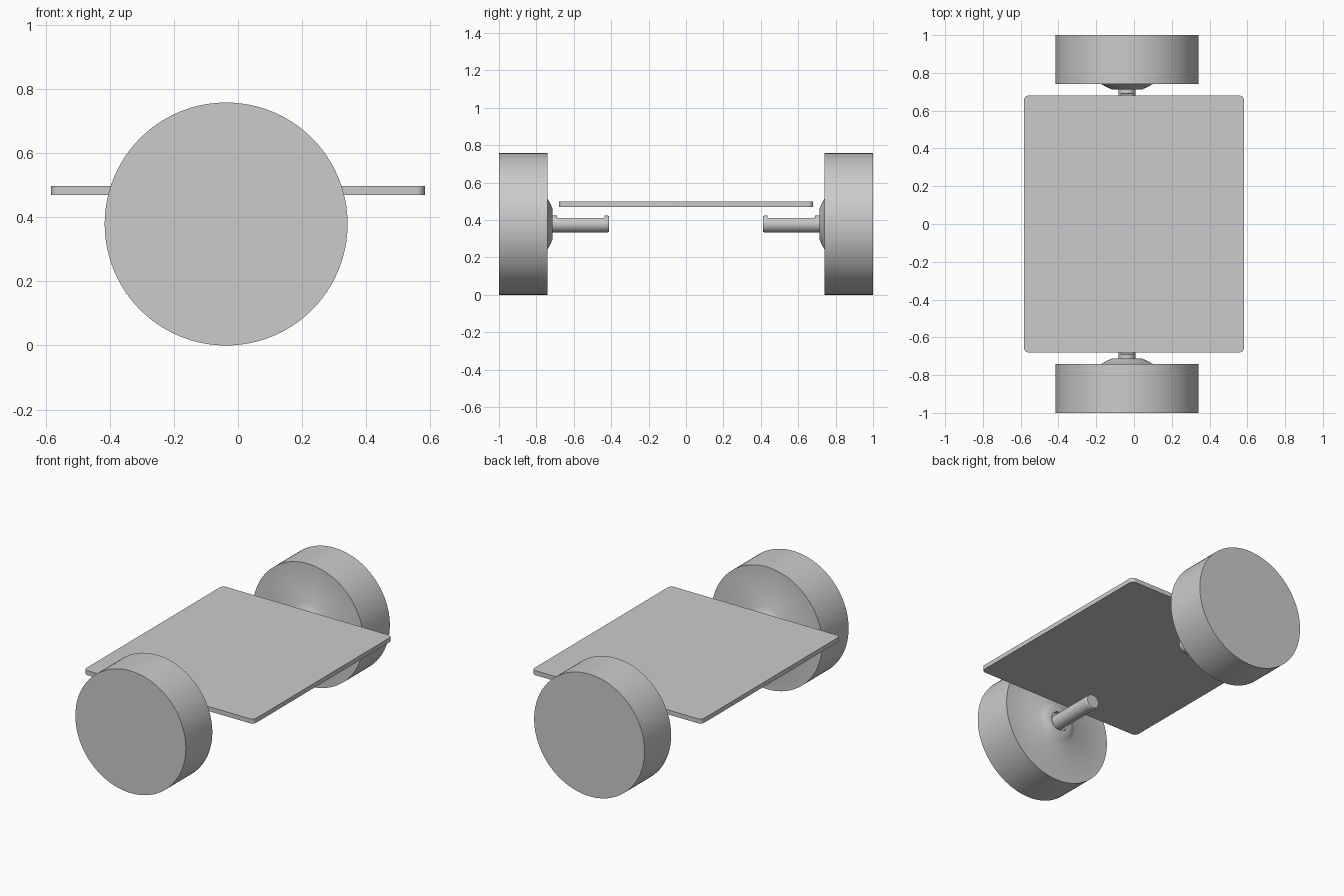
import bpy, bmesh, math
from mathutils import Matrix

if "Cube" in bpy.data.objects:
    bpy.data.objects.remove(bpy.data.objects["Cube"], do_unlink=True)

grey = bpy.data.materials.new("plain_grey")
grey.use_nodes = True
grey.diffuse_color = (0.6, 0.6, 0.6, 1)
grey.node_tree.nodes["Principled BSDF"].inputs["Base Color"].default_value = (0.6, 0.6, 0.6, 1)

WHEEL_R = 0.379
AXLE_X = -0.037


def finish(bm, name):
    """Turn a bmesh into a named, smooth-shaded object."""
    bmesh.ops.recalc_face_normals(bm, faces=bm.faces)
    mesh = bpy.data.meshes.new(name)
    bm.to_mesh(mesh)
    bm.free()
    mesh.materials.append(grey)
    obj = bpy.data.objects.new(name, mesh)
    bpy.context.collection.objects.link(obj)
    bpy.ops.object.select_all(action="DESELECT")
    obj.select_set(True)
    bpy.context.view_layer.objects.active = obj
    bpy.ops.object.shade_smooth_by_angle(angle=math.radians(35))
    return obj


def lathe(profile, side, segments):
    """Revolve (radius, distance along y) points around the axle line."""
    bm = bmesh.new()
    verts = [bm.verts.new((0, side * y, r)) for r, y in profile]
    edges = [bm.edges.new(pair) for pair in zip(verts, verts[1:])]
    bmesh.ops.spin(bm, geom=verts + edges, cent=(0, 0, 0), axis=(0, 1, 0),
                   angle=math.tau, steps=segments, use_duplicate=False)
    bmesh.ops.remove_doubles(bm, verts=bm.verts, dist=0.0001)
    bmesh.ops.transform(bm, matrix=Matrix.Translation((AXLE_X, 0, WHEEL_R)), verts=bm.verts)
    return bm


# Wheel: flat outer disc, straight tread, raised hub with a shallow bore
wheel_profile = [(0, 1), (WHEEL_R, 1), (WHEEL_R, 0.74), (0.135, 0.74),
                 (0.105, 0.723), (0.08, 0.713), (0.06, 0.713), (0.06, 0.735), (0, 0.735)]
# Axle: round at both ends, cut flat on top between them
axle_profile = [(0, 0.73), (0.045, 0.73), (0.045, 0.69), (0.045, 0.688),
                (0.045, 0.437), (0.045, 0.435), (0.045, 0.418), (0.042, 0.413), (0, 0.413)]

for label, side in (("front", -1), ("back", 1)):
    finish(lathe(wheel_profile, side, 96), label + "_wheel")
    axle = lathe(axle_profile, side, 48)
    for v in axle.verts:
        if 0.436 < abs(v.co.y) < 0.689:
            v.co.z = min(v.co.z, 0.411)
    finish(axle, label + "_axle")

# Deck: thin plate with rounded upright corners
bm = bmesh.new()
bmesh.ops.create_cube(bm, size=1, matrix=Matrix.Translation((0, 0, 0.484))
                      @ Matrix.Diagonal((1.166, 1.36, 0.028, 1)))
corners = [e for e in bm.edges if abs(e.verts[0].co.z - e.verts[1].co.z) > 0.01]
bmesh.ops.bevel(bm, geom=corners, offset=0.027, segments=8, profile=0.5, affect="EDGES")
finish(bm, "deck")
